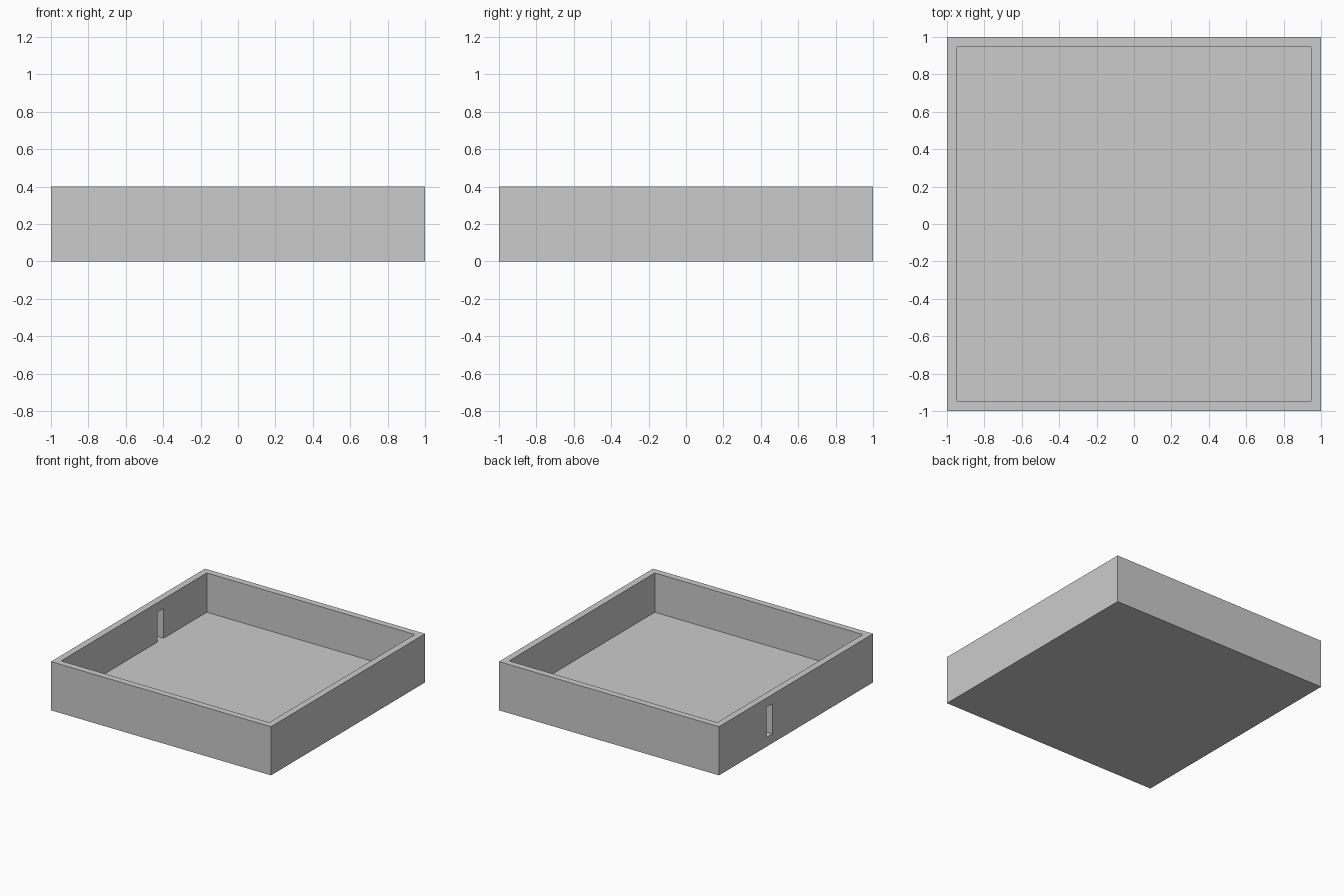
import bpy, bmesh
from mathutils import Matrix, Vector

if "Cube" in bpy.data.objects:
    bpy.data.objects.remove(bpy.data.objects["Cube"])

U = 1 / 13                    # wall and floor thickness
H = 0.4                       # tray height
Y0, Y1 = 4 * U, 5 * U         # slot width range
Z0, Z1 = U, H - U             # slot height range

bm = bmesh.new()

# Solid block standing on the ground
bmesh.ops.create_cube(bm, size=1, matrix=Matrix.Translation((0, 0, H / 2)) @ Matrix.Diagonal((2, 2, H, 1)))

# Hollow out the top, leaving walls and floor
top = max(bm.faces, key=lambda f: f.calc_center_median().z)
bmesh.ops.inset_region(bm, faces=[top], thickness=U)
floor = bmesh.ops.extrude_discrete_faces(bm, faces=[top])["faces"][0]
for v in floor.verts:
    v.co.z = U

# Score the outline of the slot
for co, no in (((0, Y0, 0), (0, 1, 0)), ((0, Y1, 0), (0, 1, 0)),
               ((0, 0, Z0), (0, 0, 1)), ((0, 0, Z1), (0, 0, 1))):
    bmesh.ops.bisect_plane(bm, geom=bm.verts[:] + bm.edges[:] + bm.faces[:],
                           dist=1e-5, plane_co=Vector(co), plane_no=Vector(no))

# Open the slot through the left wall and line its sides
def in_slot(f):
    c = f.calc_center_median()
    return c.x < -0.9 and abs(f.normal.x) > 0.9 and Y0 < c.y < Y1 and Z0 < c.z < Z1

bm.normal_update()
bmesh.ops.delete(bm, geom=[f for f in bm.faces if in_slot(f)], context='FACES_ONLY')
bmesh.ops.bridge_loops(bm, edges=[e for e in bm.edges if e.is_boundary])
bmesh.ops.delete(bm, geom=[e for e in bm.edges if e.is_wire], context='EDGES')
bmesh.ops.recalc_face_normals(bm, faces=bm.faces[:])

mesh = bpy.data.meshes.new("tray")
bm.to_mesh(mesh)
bm.free()
bpy.context.collection.objects.link(bpy.data.objects.new("tray", mesh))
